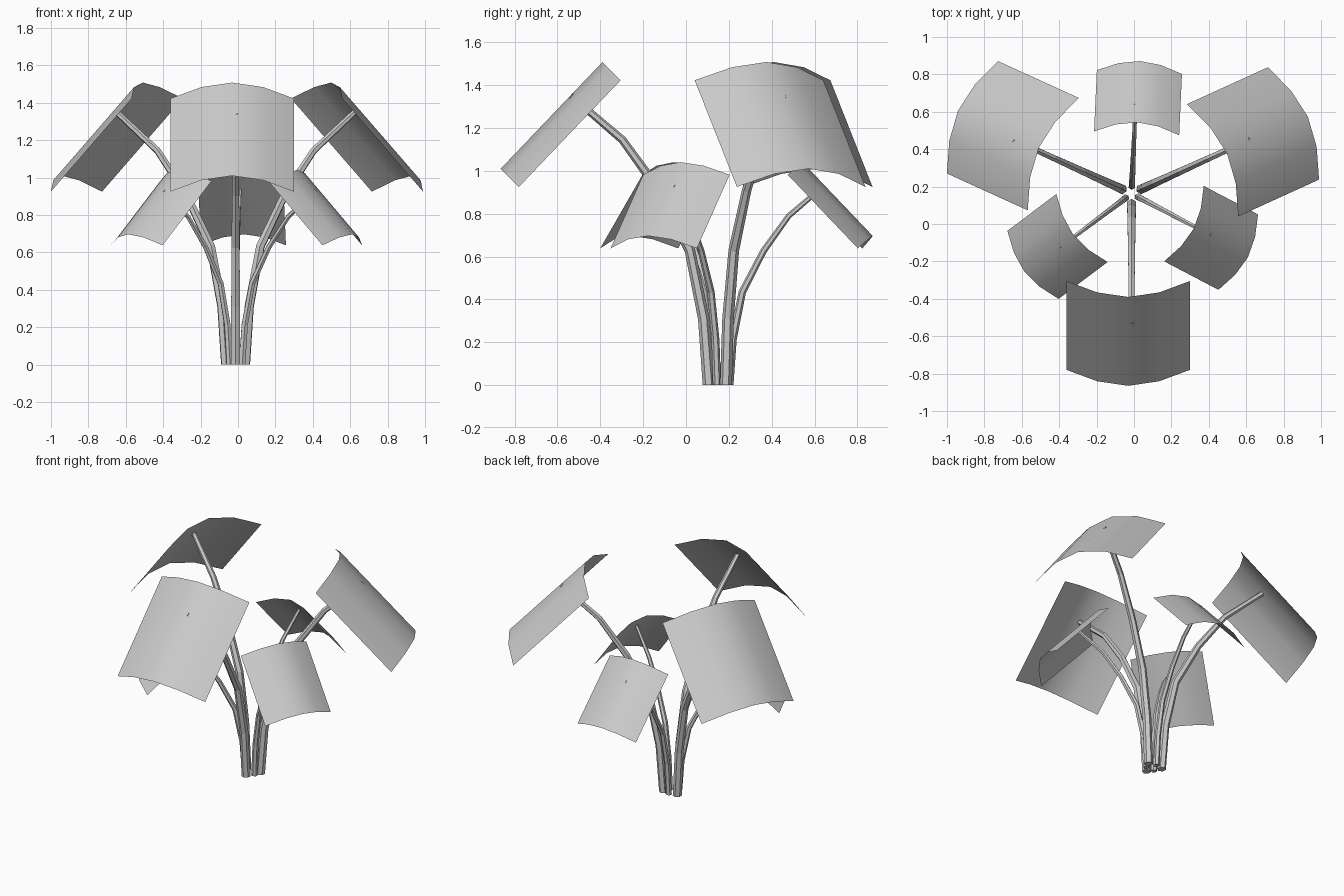
import bpy, math

if "Cube" in bpy.data.objects:
    bpy.data.objects.remove(bpy.data.objects["Cube"])

grey = bpy.data.materials.new("plain grey")
grey.diffuse_color = (0.6, 0.6, 0.6, 1)
grey.use_nodes = True
grey.node_tree.nodes["Principled BSDF"].inputs["Base Color"].default_value = grey.diffuse_color

CENTRE = (-0.013, 0.163)
# stem path as (distance outwards, height) with radius, for a full-size frond
PATH = [(0.057, 0.0, 0.028), (0.08, 0.31, 0.027), (0.145, 0.63, 0.025),
        (0.29, 0.91, 0.022), (0.46, 1.145, 0.019), (0.70, 1.35, 0.016)]
# arched leaf section as (sideways, sag towards the stem)
ARCH = [(-0.33, 0.085), (-0.165, 0.024), (0, 0), (0.165, 0.024), (0.33, 0.085)]
SIDES = 6


def add_object(name, verts, faces, angle, scale, smooth):
    c, s = math.cos(angle), math.sin(angle)
    pts = [(CENTRE[0] + scale * (c * r - s * t),
            CENTRE[1] + scale * (s * r + c * t), scale * z) for r, t, z in verts]
    mesh = bpy.data.meshes.new(name)
    mesh.from_pydata(pts, [], faces)
    mesh.materials.append(grey)
    for p in mesh.polygons:
        p.use_smooth = smooth
    bpy.context.collection.objects.link(bpy.data.objects.new(name, mesh))


def stem(name, angle, scale):
    verts, faces = [], []
    last = len(PATH) - 1
    for i, (r, z, rad) in enumerate(PATH):
        a, b = PATH[max(i - 1, 0)], PATH[min(i + 1, last)]
        d = math.hypot(b[0] - a[0], b[1] - a[1])
        dr, dz = (b[0] - a[0]) / d, (b[1] - a[1]) / d
        if i == 0:
            dr, dz = 0, 1          # base cut level with the ground
        for k in range(SIDES):
            t = math.tau * k / SIDES
            u, v = rad * math.cos(t), rad * math.sin(t)
            verts.append((r + u * dz, v, z - u * dr))
    for i in range(last):
        for k in range(SIDES):
            m = (k + 1) % SIDES
            faces.append((i * SIDES + k, i * SIDES + m,
                          (i + 1) * SIDES + m, (i + 1) * SIDES + k))
    faces.append(tuple(reversed(range(SIDES))))
    faces.append(tuple(range(last * SIDES, (last + 1) * SIDES)))
    add_object(name, verts, faces, angle, scale, False)


def leaf(name, angle, scale):
    # sheet sloping down and outwards, slightly off the stem axis
    verts = [(r - sag, t - 0.018, z - sag)
             for r, z in ((0.553, 1.508), (1.028, 1.01)) for t, sag in ARCH]
    n = len(ARCH)
    faces = [(j, n + j, n + j + 1, j + 1) for j in range(n - 1)]
    add_object(name, verts, faces, angle, scale, True)


# three tall fronds and three short ones between them
FRONDS = [("tall_front", -90, 1), ("tall_right", 24.5, 1), ("tall_left", 155.5, 1),
          ("short_back", 87.4, 0.69), ("short_right", -27.7, 0.69),
          ("short_left", 217, 0.69)]
for label, deg, size in FRONDS:
    stem(label + "_stem", math.radians(deg), size)
    leaf(label + "_leaf", math.radians(deg), size)
